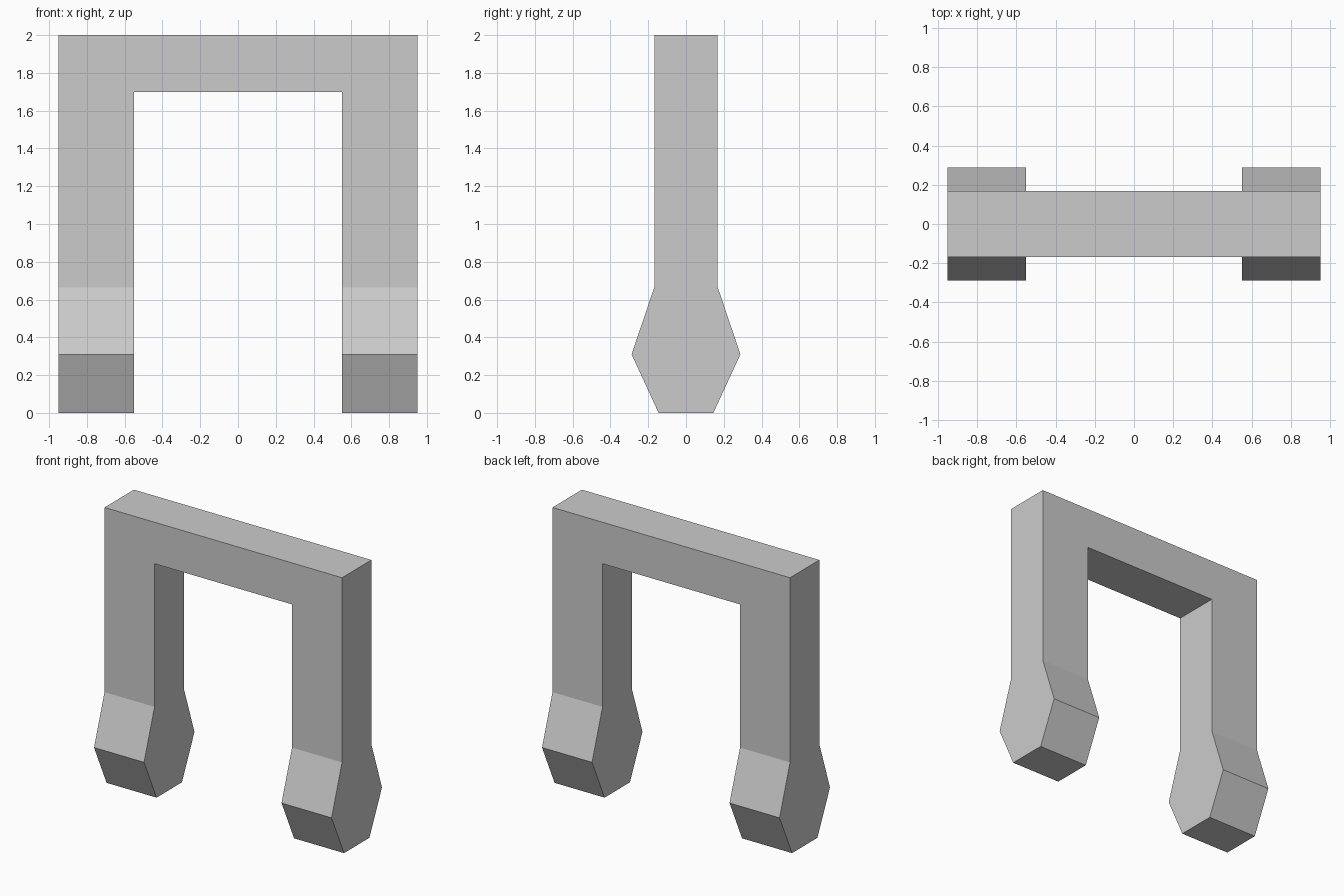
import bpy

if "Cube" in bpy.data.objects:
    bpy.data.objects.remove(bpy.data.objects["Cube"])

HALF_Y = 0.168  # half depth of beam and posts


def extrude_profile(name, profile, x0, x1):
    """Extrude a closed (y, z) outline along x."""
    n = len(profile)
    verts = [(x, y, z) for x in (x0, x1) for y, z in profile]
    faces = [tuple(reversed(range(n))), tuple(range(n, 2 * n))]
    faces += [(i, (i + 1) % n, n + (i + 1) % n, n + i) for i in range(n)]
    mesh = bpy.data.meshes.new(name)
    mesh.from_pydata(verts, [], faces)
    obj = bpy.data.objects.new(name, mesh)
    bpy.context.collection.objects.link(obj)
    return obj


def mirrored(half):
    """Complete a right-hand (y, z) outline, listed bottom to top."""
    return half + [(-y, z) for y, z in reversed(half)]


# Top crossbar
extrude_profile("crossbar", mirrored([(HALF_Y, 1.70), (HALF_Y, 2.0)]), -0.95, 0.95)

# Straight posts and flared feet on both sides
post = mirrored([(HALF_Y, 0.665), (HALF_Y, 1.70)])
foot = mirrored([(0.145, 0.0), (0.288, 0.31), (HALF_Y, 0.665)])
for side, x0, x1 in (("left", -0.95, -0.55), ("right", 0.55, 0.95)):
    extrude_profile(side + "_post", post, x0, x1)
    extrude_profile(side + "_foot", foot, x0, x1)
